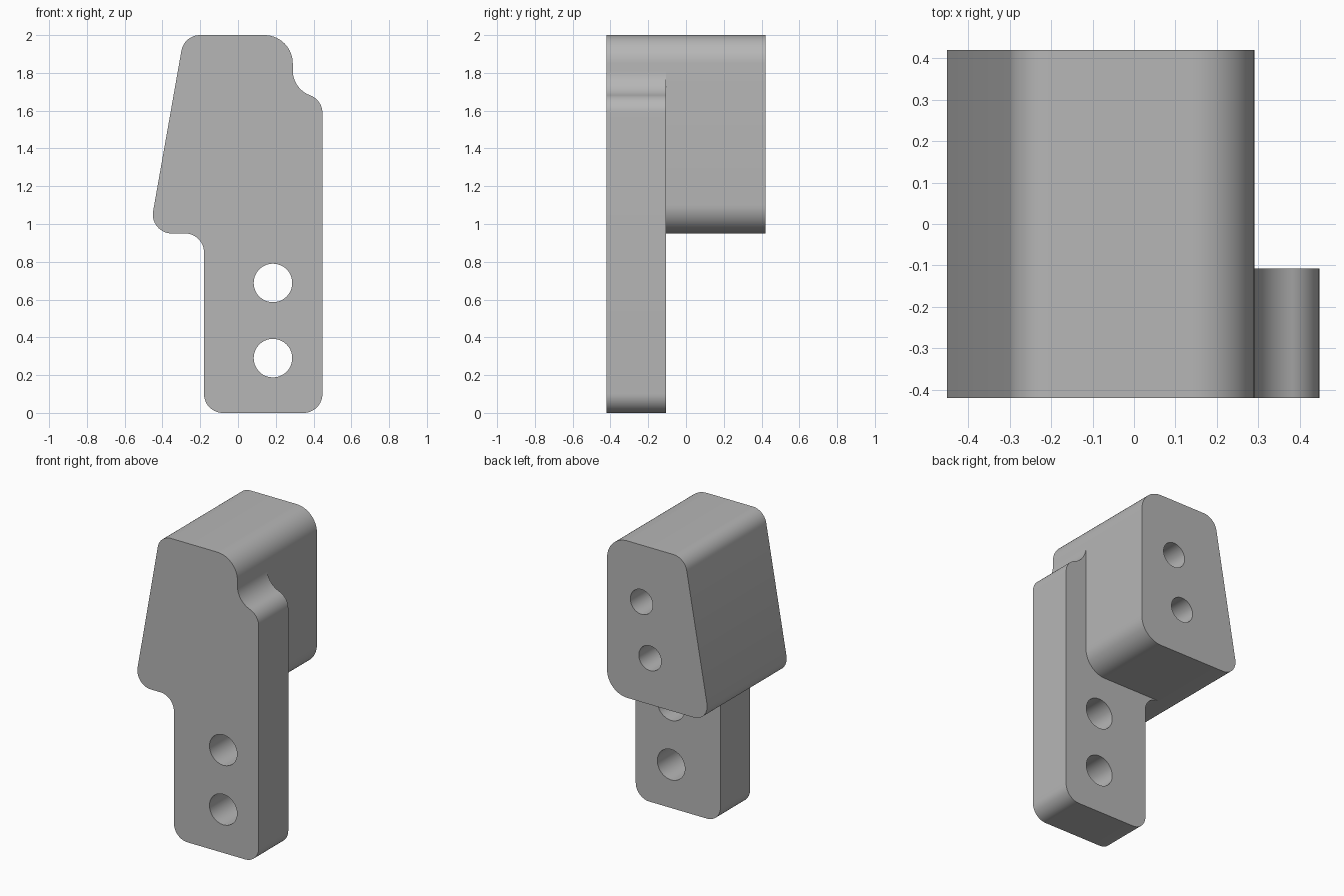
import bpy
import bmesh
import math
from mathutils import Vector

if "Cube" in bpy.data.objects:
    bpy.data.objects.remove(bpy.data.objects["Cube"])

# One plain grey for the whole bracket
grey = bpy.data.materials.new("plain_grey")
grey.use_nodes = True
grey.diffuse_color = (0.47, 0.47, 0.47, 1)
grey.node_tree.nodes["Principled BSDF"].inputs["Base Color"].default_value = grey.diffuse_color

FRONT, STEP, BACK = -0.42, -0.107, 0.42


def rounded(corners, steps=14):
    """Round each (x, z, radius) corner of an outline with a tangent arc."""
    outline = []
    for i, (x, z, radius) in enumerate(corners):
        p = Vector((x, z))
        a = (Vector(corners[i - 1][:2]) - p).normalized()
        b = (Vector(corners[(i + 1) % len(corners)][:2]) - p).normalized()
        half = a.angle(b) / 2
        centre = p + (a + b).normalized() * radius / math.sin(half)
        start = p + a * radius / math.tan(half) - centre
        end = p + b * radius / math.tan(half) - centre
        sweep = math.pi - 2 * half
        for k in range(steps + 1):
            t = k / steps
            arm = (start * math.sin((1 - t) * sweep) + end * math.sin(t * sweep)) / math.sin(sweep)
            outline.append(centre + arm)
    return outline


def extrude(name, outline, y0, y1):
    """Turn an x-z outline into a solid between two depths."""
    bm = bmesh.new()
    face = bm.faces.new([bm.verts.new((p.x, y0, p.y)) for p in outline])
    moved = bmesh.ops.extrude_face_region(bm, geom=[face])["geom"]
    bmesh.ops.translate(bm, vec=(0, y1 - y0, 0),
                        verts=[v for v in moved if isinstance(v, bmesh.types.BMVert)])
    bmesh.ops.recalc_face_normals(bm, faces=bm.faces)
    mesh = bpy.data.meshes.new(name)
    bm.to_mesh(mesh)
    bm.free()
    mesh.materials.append(grey)
    obj = bpy.data.objects.new(name, mesh)
    bpy.context.collection.objects.link(obj)
    return obj


def drill(target, x, z, radius, y0, y1):
    """Cut a round hole along y."""
    turn = [2 * math.pi * k / 48 for k in range(48)]
    circle = [Vector((x + radius * math.cos(t), z + radius * math.sin(t))) for t in turn]
    cutter = extrude("hole_cutter", circle, y0, y1)
    cutter.hide_render = True
    mod = target.modifiers.new("hole", 'BOOLEAN')
    mod.operation = 'DIFFERENCE'
    mod.solver = 'EXACT'
    mod.object = cutter
    bpy.context.view_layer.objects.active = target
    bpy.ops.object.modifier_apply(modifier=mod.name)
    bpy.data.objects.remove(cutter)


# Slanted left side shared by both parts
slant = [(-0.47, 0.95, 0.1), (-0.285, 2, 0.1)]

# Front plate with its stepped shoulder and leg
plate = extrude("front_plate", rounded(slant + [
    (0.29, 2, 0.15), (0.29, 1.716, 0.139), (0.447, 1.657, 0.1),
    (0.447, 0, 0.1), (-0.18, 0, 0.1), (-0.18, 0.95, 0.1)]), FRONT, STEP)
for z in (0.29, 0.688):
    drill(plate, 0.185, z, 0.102, FRONT - 0.1, STEP + 0.1)

# Rear block with two blind holes that follow the slant
block = extrude("rear_block", rounded(slant + [
    (0.29, 2, 0.15), (0.29, 0.95, 0.15)]), STEP, BACK)
for x, z in ((0.035, 1.62), (-0.028, 1.26)):
    drill(block, x, z, 0.083, BACK - 0.4, BACK + 0.1)

# Smooth the rounded corners, keep the hard edges
for obj in (plate, block):
    bpy.ops.object.select_all(action='DESELECT')
    obj.select_set(True)
    bpy.context.view_layer.objects.active = obj
    bpy.ops.object.shade_smooth_by_angle(angle=math.radians(30))
